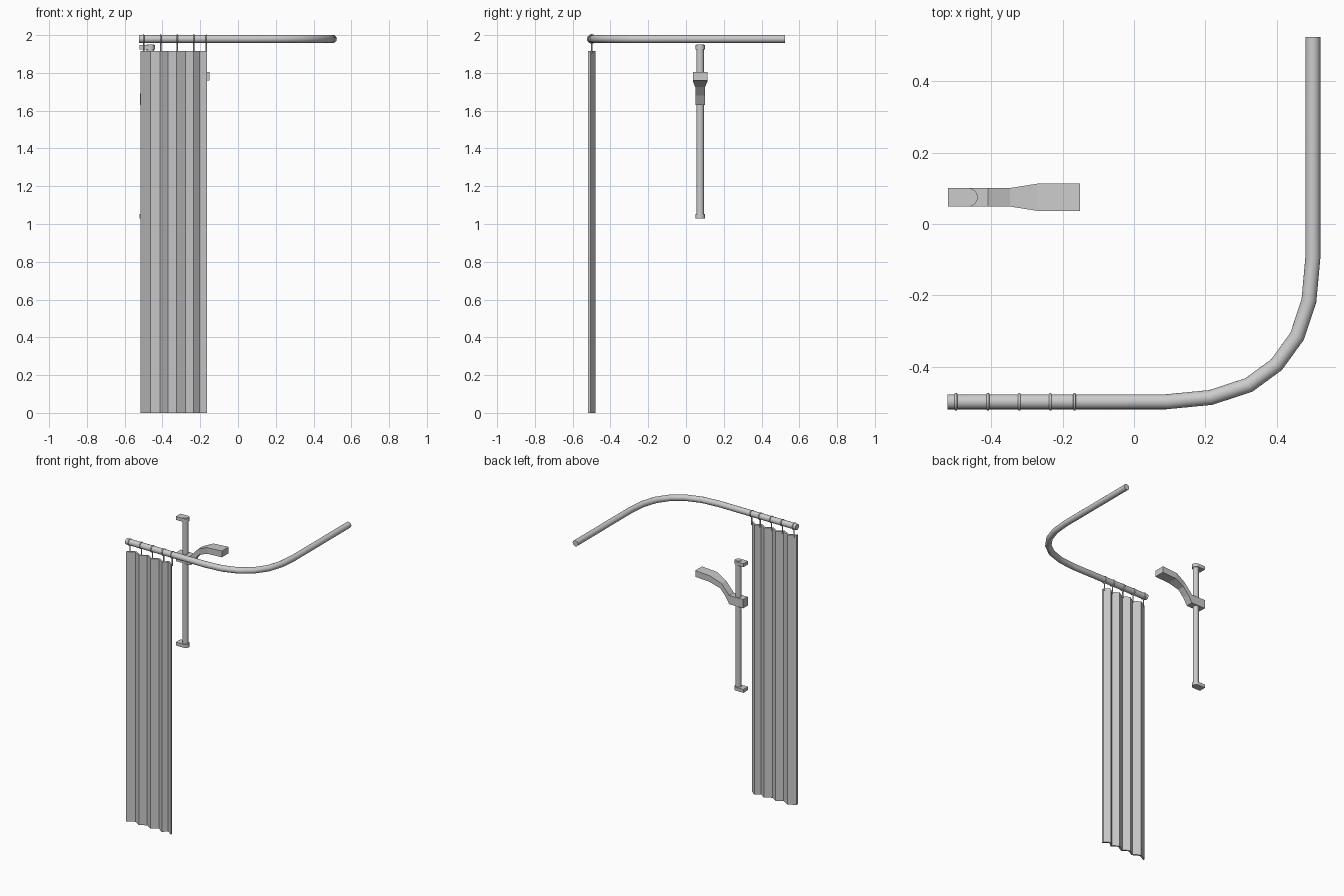
import bpy, bmesh, math
from mathutils import Matrix

if "Cube" in bpy.data.objects:
    bpy.data.objects.remove(bpy.data.objects["Cube"])

grey = bpy.data.materials.new("light_grey")
grey.diffuse_color = (0.6, 0.6, 0.6, 1)
grey.use_nodes = True
grey.node_tree.nodes["Principled BSDF"].inputs["Base Color"].default_value = grey.diffuse_color


def finish(name, bm, smooth=True):
    bmesh.ops.recalc_face_normals(bm, faces=bm.faces)
    mesh = bpy.data.meshes.new(name)
    bm.to_mesh(mesh)
    bm.free()
    mesh.materials.append(grey)
    ob = bpy.data.objects.new(name, mesh)
    bpy.context.collection.objects.link(ob)
    if smooth:
        bpy.ops.object.select_all(action='DESELECT')
        ob.select_set(True)
        bpy.context.view_layer.objects.active = ob
        bpy.ops.object.shade_smooth_by_angle(angle=math.radians(35))
    return ob


def cylinder(name, r, x, y, z0, z1, sides=24):
    bm = bmesh.new()
    bmesh.ops.create_cone(bm, cap_ends=True, segments=sides, radius1=r, radius2=r,
                          depth=z1 - z0, matrix=Matrix.Translation((x, y, (z0 + z1) / 2)))
    return finish(name, bm)


def prism(name, outline, z0, z1):
    bm = bmesh.new()
    face = bm.faces.new([bm.verts.new((x, y, z0)) for x, y in outline])
    ext = bmesh.ops.extrude_face_region(bm, geom=[face])
    bmesh.ops.translate(bm, vec=(0, 0, z1 - z0),
                        verts=[v for v in ext['geom'] if isinstance(v, bmesh.types.BMVert)])
    return finish(name, bm)


# Curved curtain rail: mitred tube swept along an L-shaped path
RAIL_Z, RAIL_Y, RAIL_R, SIDES = 1.98, -0.499, 0.021, 20
path = [(-0.524, RAIL_Y), (0.09, RAIL_Y), (0.215, -0.487), (0.322, -0.452), (0.4, -0.395),
        (0.458, -0.315), (0.491, -0.215), (0.502, -0.095), (0.502, 0.525)]
bm = bmesh.new()
rings = []
for i, (x, y) in enumerate(path):
    dirs = []
    for a, b in ((i - 1, i), (i, i + 1)):
        if a >= 0 and b < len(path):
            dirs.append(math.atan2(path[b][1] - path[a][1], path[b][0] - path[a][0]))
    ang = sum(dirs) / len(dirs)
    widen = 1 / math.cos(dirs[-1] - ang)
    ring = []
    for k in range(SIDES):
        t = 2 * math.pi * k / SIDES
        side = RAIL_R * widen * math.cos(t)
        ring.append(bm.verts.new((x - math.sin(ang) * side, y + math.cos(ang) * side,
                                  RAIL_Z + RAIL_R * math.sin(t))))
    rings.append(ring)
for a, b in zip(rings, rings[1:]):
    for k in range(SIDES):
        bm.faces.new((a[k], a[(k + 1) % SIDES], b[(k + 1) % SIDES], b[k]))
bm.faces.new(rings[0])
bm.faces.new(rings[-1])
finish("curtain_rail", bm)

# Rings on the rail with short hanging links
for n, x in enumerate((-0.5, -0.41, -0.322, -0.235, -0.167)):
    bpy.ops.mesh.primitive_torus_add(location=(x, RAIL_Y, RAIL_Z), rotation=(0, math.pi / 2, 0),
                                     major_radius=0.021, minor_radius=0.004,
                                     major_segments=24, minor_segments=8)
    ring = bpy.context.object
    ring.name = f"curtain_ring_{n + 1}"
    ring.data.materials.append(grey)
    bpy.ops.object.shade_smooth_by_angle(angle=math.radians(50))
    cylinder(f"ring_link_{n + 1}", 0.004, x, RAIL_Y, 1.9, 1.962, 8)

# Pleated curtain: zigzag sheet with a little thickness
folds = (-0.515, -0.463, -0.413, -0.37, -0.325, -0.278, -0.235, -0.204, -0.163)
zig = [(x, RAIL_Y + (0.014 if i % 2 else -0.014)) for i, x in enumerate(folds)]
T = 0.007
prism("curtain", [(x, y - T) for x, y in zig] + [(x, y + T) for x, y in reversed(zig)], 0, 1.916)

# Vertical grab bar with rounded wall brackets at both ends
BX, BY = -0.465, 0.075
cylinder("grab_bar", 0.02, BX, BY, 1.035, 1.95)
arc = [(BX + 0.026 * math.cos(t), BY + 0.026 * math.sin(t))
       for t in (math.pi * (k / 12 - 0.5) for k in range(13))]
bracket = [(-0.522, BY - 0.026)] + arc + [(-0.522, BY + 0.026)]
prism("top_bracket", bracket, 1.923, 1.947)
prism("bottom_bracket", bracket, 1.03, 1.054)

# Curved arm clamped on the bar, widening towards its tip
# each station: top x, top z, bottom x, bottom z, half width
stations = [(-0.52, 1.692, -0.52, 1.63, 0.026), (-0.41, 1.692, -0.41, 1.63, 0.026),
            (-0.38, 1.727, -0.38, 1.68, 0.026), (-0.348, 1.762, -0.338, 1.725, 0.026),
            (-0.272, 1.797, -0.265, 1.754, 0.038), (-0.152, 1.805, -0.152, 1.76, 0.038)]
bm = bmesh.new()
sections = [[bm.verts.new(p) for p in ((xt, BY - w, zt), (xt, BY + w, zt),
                                       (xb, BY + w, zb), (xb, BY - w, zb))]
            for xt, zt, xb, zb, w in stations]
for a, b in zip(sections, sections[1:]):
    for k in range(4):
        bm.faces.new((a[k], a[(k + 1) % 4], b[(k + 1) % 4], b[k]))
bm.faces.new(sections[0])
bm.faces.new(sections[-1])
finish("support_arm", bm, smooth=False)
